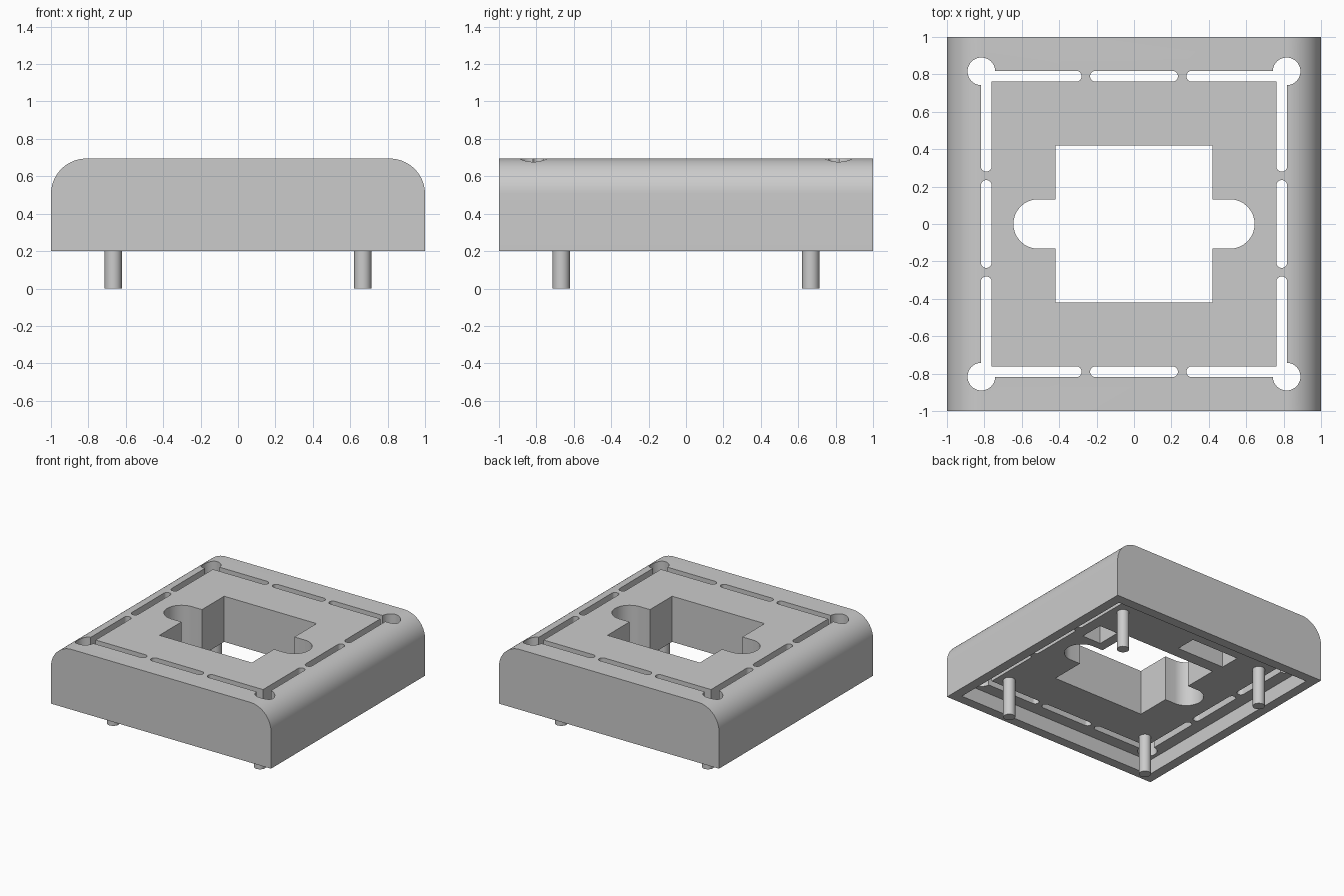
import bpy, bmesh, math
from mathutils import Matrix, Vector

old = bpy.data.objects.get("Cube")
if old:
    bpy.data.objects.remove(old, do_unlink=True)

GREY = (0.6, 0.6, 0.6, 1)
mat = bpy.data.materials.new("light grey")
mat.use_nodes = True
mat.diffuse_color = GREY
mat.node_tree.nodes["Principled BSDF"].inputs["Base Color"].default_value = GREY

BASE, CEILING, TOP = 0.2, 0.32, 0.695


def prism(name, outline, start, end, matrix=Matrix()):
    """Extrude a flat outline along local z."""
    bm = bmesh.new()
    face = bm.faces.new([bm.verts.new((x, y, start)) for x, y in outline])
    extruded = bmesh.ops.extrude_face_region(bm, geom=[face])["geom"]
    moved = [v for v in extruded if isinstance(v, bmesh.types.BMVert)]
    bmesh.ops.translate(bm, verts=moved, vec=Vector((0, 0, end - start)))
    bmesh.ops.recalc_face_normals(bm, faces=bm.faces)
    bm.transform(matrix)
    mesh = bpy.data.meshes.new(name)
    bm.to_mesh(mesh)
    bm.free()
    mesh.materials.append(mat)
    obj = bpy.data.objects.new(name, mesh)
    bpy.context.collection.objects.link(obj)
    return obj


def arc(cx, cy, r, a0, a1, n):
    angles = [math.radians(a0 + (a1 - a0) * i / n) for i in range(n + 1)]
    return [(cx + r * math.cos(a), cy + r * math.sin(a)) for a in angles]


def rectangle(x0, x1, y0, y1):
    return [(x0, y0), (x1, y0), (x1, y1), (x0, y1)]


def circle(cx, cy, r, n=40):
    return arc(cx, cy, r, 0, 360, n)[:-1]


def stadium(x0, x1, y, r):
    return arc(x1 - r, y, r, -90, 90, 16) + arc(x0 + r, y, r, 90, 270, 16)


def select_only(obj):
    bpy.ops.object.select_all(action='DESELECT')
    obj.select_set(True)
    bpy.context.view_layer.objects.active = obj


# Housing: arched front profile extruded from front to back
R = 0.19
profile = [(-1, BASE), (1, BASE)]
profile += arc(1 - R, TOP - R, R, 0, 90, 20) + arc(R - 1, TOP - R, R, 90, 180, 20)
housing = prism("housing", profile, -1, 1, Matrix.Rotation(math.pi / 2, 4, 'X'))


def cut(outline, z0=0, z1=1, turn=0):
    cutter = prism("cutter", outline, z0, z1, Matrix.Rotation(turn, 4, 'Z'))
    cutter.hide_render = True
    mod = housing.modifiers.new("cut", 'BOOLEAN')
    mod.operation, mod.solver, mod.object = 'DIFFERENCE', 'EXACT', cutter
    select_only(housing)
    bpy.ops.object.modifier_apply(modifier=mod.name)
    bpy.data.objects.remove(cutter, do_unlink=True)


# Underside recess and two blind pockets in its ceiling
cut(rectangle(-0.92, 0.92, -0.92, 0.92), 0, CEILING)
cut(rectangle(-0.435, 0, 0.52, 0.69), 0.25, 0.5)
cut(rectangle(0.5, 0.67, 0.2, 0.4), 0.25, 0.5)

# Central opening: square with a rounded lobe on each side
cut(rectangle(-0.42, 0.42, -0.42, 0.42))
cut(stadium(-0.645, 0.645, 0, 0.132))

# Ring of slots with a round hole at every corner
for side in range(4):
    turn = side * math.pi / 2
    cut(stadium(-0.235, 0.235, 0.79, 0.029), turn=turn)
    cut(stadium(0.28, 0.84, 0.79, 0.029), turn=turn)
    cut(stadium(-0.84, -0.28, 0.79, 0.029), turn=turn)
    cut(circle(0.816, 0.816, 0.074), turn=turn)

select_only(housing)
bpy.ops.object.shade_smooth_by_angle(angle=math.radians(30))

# Four locating pins under the recess ceiling
for sx, x_name in ((-1, "right"), (1, "left")):
    for sy, y_name in ((-1, "front"), (1, "back")):
        pin = prism(f"{y_name}_{x_name}_pin", circle(sx * 0.667, sy * 0.667, 0.046, 32),
                    0, CEILING + 0.02)
        select_only(pin)
        bpy.ops.object.shade_smooth_by_angle(angle=math.radians(30))
